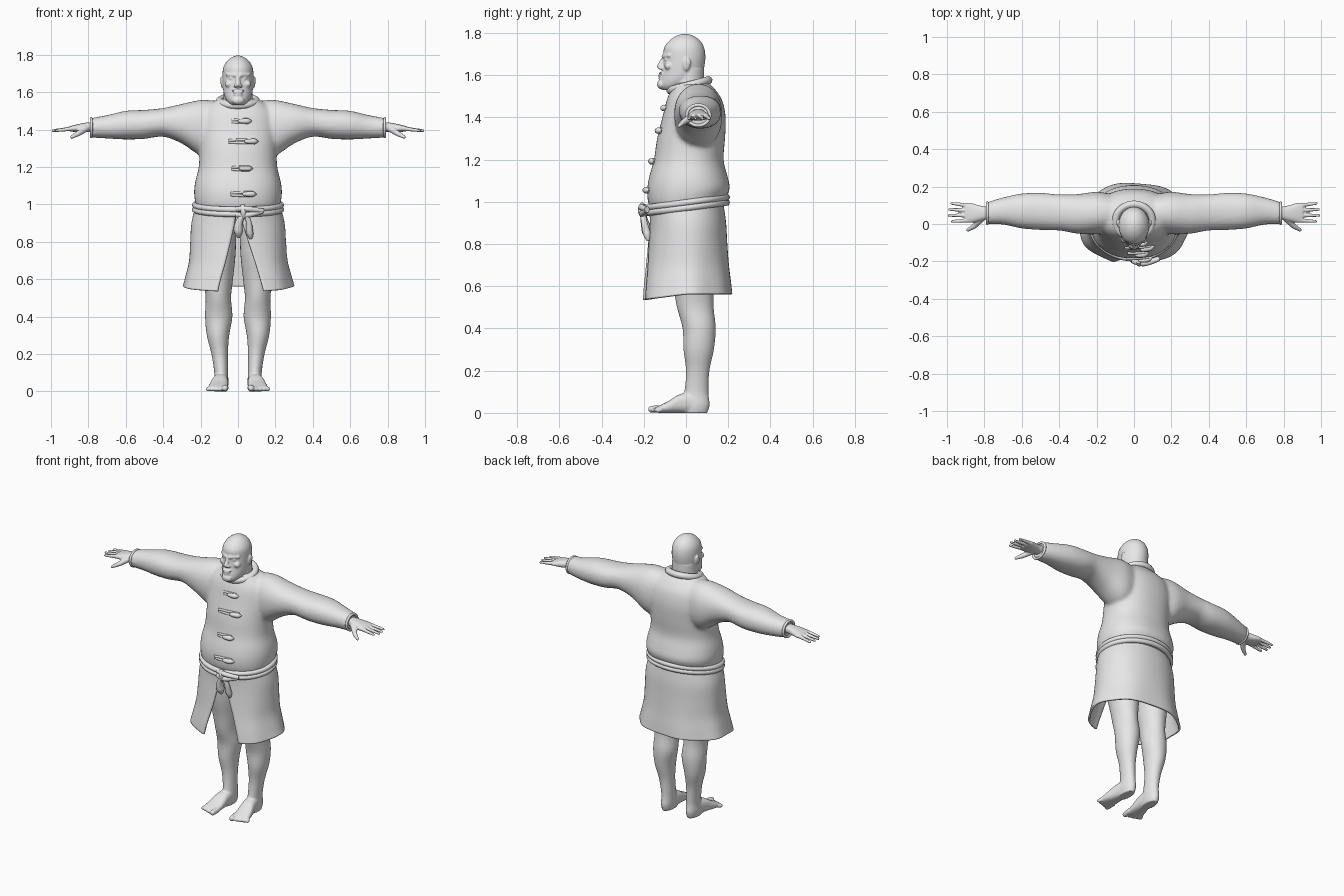
import bpy, bmesh
from math import sin, cos, pi, asin
from mathutils import Matrix, Vector

if "Cube" in bpy.data.objects:
    bpy.data.objects.remove(bpy.data.objects["Cube"])

grey = bpy.data.materials.new("light grey")
grey.use_nodes = True
grey.diffuse_color = (.8, .8, .8, 1)
grey.node_tree.nodes["Principled BSDF"].inputs["Base Color"].default_value = (.8, .8, .8, 1)


def resample(rings, steps=4):
    """Catmull-Rom interpolation of a short list of section extents."""
    out = []
    last = len(rings) - 1
    for i in range(last):
        p0, p1 = rings[max(i - 1, 0)], rings[i]
        p2, p3 = rings[i + 1], rings[min(i + 2, last)]
        for k in range(steps):
            t = k / steps
            out.append([b + .5 * t * (c - a + t * (2 * a - 5 * b + 4 * c - d + t * (3 * (b - c) + d - a)))
                        for a, b, c, d in zip(p0, p1, p2, p3)])
    return out + [list(rings[last])]


def oval(angle, lo_a, hi_a, lo_b, hi_b, power=2.0):
    """Point on a rounded section that fills the given extents."""
    c, s = cos(angle), sin(angle)
    c = abs(c) ** (2 / power) * (1 if c > 0 else -1)
    s = abs(s) ** (2 / power) * (1 if s > 0 else -1)
    return ((lo_a + hi_a) / 2 + c * (hi_a - lo_a) / 2,
            (lo_b + hi_b) / 2 + s * (hi_b - lo_b) / 2)


def loft(bm, axis, rings, side=1, power=2.0, count=32):
    """Closed body through sections (position, low a, high a, low b, high b)."""
    rows = []
    for t, *extents in resample(rings):
        row = []
        for k in range(count):
            a, b = oval(2 * pi * k / count, *extents, power)
            x, y, z = {"x": (t, a, b), "y": (a, t, b), "z": (a, b, t)}[axis]
            row.append(bm.verts.new((x * side, y, z)))
        rows.append(row)
    for low, high in zip(rows, rows[1:]):
        for k in range(count):
            j = (k + 1) % count
            bm.faces.new((low[k], low[j], high[j], high[k]))
    bm.faces.new(rows[0])
    bm.faces.new(rows[-1])


def blob(bm, centre, size):
    bmesh.ops.create_uvsphere(bm, u_segments=20, v_segments=14, radius=1,
                              matrix=Matrix.Translation(centre) @ Matrix.Diagonal((*size, 1)))


def limb(bm, start, end, r0, r1):
    """Tapering digit made from a row of overlapping balls."""
    start, end = Vector(start), Vector(end)
    for k in range(13):
        t = k / 12
        r = r0 + (r1 - r0) * t
        blob(bm, start.lerp(end, t), (r, r, r))


def finish(name, bm, voxel=0, smooth=4, mirror=False):
    bmesh.ops.recalc_face_normals(bm, faces=bm.faces)
    mesh = bpy.data.meshes.new(name)
    bm.to_mesh(mesh)
    bm.free()
    mesh.shade_smooth()
    mesh.materials.append(grey)
    obj = bpy.data.objects.new(name, mesh)
    bpy.context.collection.objects.link(obj)
    if voxel:
        mod = obj.modifiers.new("fuse", "REMESH")
        mod.mode, mod.voxel_size, mod.use_smooth_shade = "VOXEL", voxel, True
        mod = obj.modifiers.new("soften", "SMOOTH")
        mod.factor, mod.iterations = .5, smooth
    if mirror:
        obj.modifiers.new("mirror", "MIRROR").use_mirror_merge = False
    return obj


def cords(name, radius, paths, cyclic=False):
    """Round cords through (x, y, z, thickness factor) points."""
    curve = bpy.data.curves.new(name, "CURVE")
    curve.dimensions = "3D"
    curve.bevel_depth, curve.bevel_resolution, curve.use_fill_caps = radius, 3, True
    for path in paths:
        spline = curve.splines.new("NURBS")
        spline.points.add(len(path) - 1)
        for point, (x, y, z, r) in zip(spline.points, path):
            point.co, point.radius = (x, y, z, 1), r
        spline.order_u, spline.resolution_u = 3, 5
        spline.use_cyclic_u, spline.use_endpoint_u = cyclic, not cyclic
    curve.materials.append(grey)
    bpy.context.collection.objects.link(bpy.data.objects.new(name, curve))


# Head with neck, brow, nose, mouth, beard and ears
bm = bmesh.new()
loft(bm, "z", [(z, -w, w, f, b) for z, w, f, b in (
    (1.53, .035, -.11, -.03), (1.55, .057, -.125, .02), (1.58, .073, -.121, .06),
    (1.62, .08, -.112, .082), (1.68, .083, -.107, .092), (1.73, .079, -.104, .086),
    (1.765, .06, -.078, .066), (1.787, .033, -.045, .035), (1.796, .006, -.015, .005))])
loft(bm, "z", [(1.45, -.09, .09, -.06, .1), (1.54, -.08, .08, -.07, .088), (1.63, -.076, .076, -.06, .086)])
limb(bm, (0, -.104, 1.685), (0, -.124, 1.642), .009, .014)
blob(bm, (0, -.119, 1.608), (.036, .01, .007))
blob(bm, (0, -.121, 1.597), (.026, .011, .005))
blob(bm, (0, -.12, 1.585), (.024, .011, .005))
blob(bm, (0, -.117, 1.556), (.034, .02, .023))
for s in (-1, 1):
    limb(bm, (s * .013, -.105, 1.69), (s * .058, -.078, 1.694), .011, .009)
    blob(bm, (s * .014, -.117, 1.634), (.01, .014, .009))
    blob(bm, (s * .047, -.082, 1.643), (.024, .02, .019))
    blob(bm, (s * .034, -.092, 1.674), (.014, .01, .007))
    blob(bm, (s * .083, .002, 1.652), (.01, .019, .031))
    blob(bm, (s * .089, .008, 1.662), (.006, .015, .021))
finish("head", bm, .005, 2)

# Jacket body and sleeves fused together
bm = bmesh.new()
loft(bm, "z", [(z, -w, w, f, b) for z, w, f, b in (
    (.96, .21, -.165, .165), (1, .226, -.18, .178), (1.06, .235, -.184, .207),
    (1.12, .229, -.174, .197), (1.2, .21, -.152, .178), (1.3, .207, -.137, .185),
    (1.4, .212, -.112, .188), (1.48, .2, -.092, .172), (1.53, .16, -.072, .14),
    (1.565, .1, -.055, .105))], power=2.25, count=48)
for s in (-1, 1):
    loft(bm, "x", [(0, -.02, .14, 1.3, 1.53), (.12, -.04, .16, 1.26, 1.553), (.2, -.055, .172, 1.26, 1.558),
                   (.3, -.052, .16, 1.325, 1.537), (.4, -.035, .158, 1.362, 1.515),
                   (.5, -.032, .167, 1.35, 1.505), (.6, -.024, .163, 1.347, 1.5),
                   (.7, -.003, .142, 1.352, 1.477), (.785, .0, .117, 1.357, 1.462)], s, 2.2)
finish("jacket", bm, .01, 8)

# Rolled collar and sleeve cuffs
turn = [2 * pi * k / 28 for k in range(28)]
cords("collar", .02, [[(.098 * cos(a), .016 + .09 * sin(a), 1.552 + .024 * sin(a), 1) for a in turn]], True)
cords("sleeve_cuffs", .008, [[(s * .784, .058 + .055 * cos(a), 1.41 + .049 * sin(a), 1) for a in turn]
                             for s in (-1, 1)], True)

# Hands with four fingers and a thumb
bm = bmesh.new()
loft(bm, "x", [(.74, .025, .095, 1.385, 1.44), (.8, .022, .094, 1.388, 1.438), (.84, .012, .103, 1.385, 1.432),
               (.88, .006, .114, 1.388, 1.423), (.905, .012, .11, 1.392, 1.416)], power=2.4)
for k, tip in enumerate((.978, .996, .993, .982)):
    limb(bm, (.89, .019 + .027 * k, 1.405), (tip - .007, .014 + .032 * k, 1.394), .012, .008)
limb(bm, (.815, .03, 1.405), (.855, -.012, 1.378), .019, .014)
limb(bm, (.855, -.012, 1.378), (.888, -.032, 1.36), .014, .009)
finish("hands", bm, .0045, 2, True)

# Legs, feet and toes
bm = bmesh.new()
loft(bm, "z", [(z, c - w, c + w, f, b) for z, c, w, f, b in (
    (.95, .11, .1, -.1, .14), (.75, .11, .098, -.09, .14), (.6, .107, .08, -.06, .132),
    (.5, .105, .068, -.043, .131), (.4, .103, .073, -.016, .141), (.3, .107, .06, -.012, .132),
    (.2, .098, .044, 0, .111), (.1, .09, .037, -.008, .106), (.04, .09, .039, -.03, .112),
    (0, .09, .033, -.03, .102))])
loft(bm, "y", [(.09, .062, .118, .002, .06), (.03, .053, .128, 0, .095), (-.03, .052, .14, 0, .088),
               (-.08, .052, .154, 0, .058), (-.12, .054, .16, 0, .038), (-.145, .058, .156, .002, .026)], power=2.5)
for k in range(5):
    x, r = .07 + .021 * k + (.006 if k else 0), .012 if k else .017
    limb(bm, (x - .004, -.12, r + .003), (x, -.163 + .007 * k + (.003 if k else 0), r), r, r)
finish("legs", bm, .0055, 3, True)

# Split skirt: a flared sheet, open at the front
bm = bmesh.new()
rows, columns = [], 96
for z, w, f, b, gap_r, gap_l in resample([
        (.985, .222, -.168, .172, .004, .004), (.9, .243, -.166, .184, .015, .02),
        (.8, .25, -.175, .19, .035, .05), (.7, .257, -.188, .198, .06, .085),
        (.62, .276, -.202, .208, .085, .112), (.562, .292, -.21, .214, .1, .13)], 5):
    flare = (.985 - z) / .42
    first = -pi / 2 + asin(gap_l / w)
    final = 1.5 * pi - asin(gap_r / w)
    row = []
    for k in range(columns + 1):
        a = first + (final - first) * k / columns
        x, y = oval(a, -w, w, f, b, 2.15)
        fold = 1 + .018 * flare ** 2 * sin(7 * a + 1)
        drop = .028 * flare ** 3 * max(0, -sin(a))
        row.append(bm.verts.new((x * fold, y * fold, z - drop)))
    rows.append(row)
for low, high in zip(rows, rows[1:]):
    for k in range(columns):
        bm.faces.new((low[k], low[k + 1], high[k + 1], high[k]))
skirt = finish("split_skirt", bm)
cloth = skirt.modifiers.new("cloth", "SOLIDIFY")
cloth.thickness, cloth.offset = .012, 0

# Double rope belt, higher at the back
cords("rope_belt", .0155, [[(.232 * cos(a), .004 + .19 * sin(a), lift + .13 * .19 * sin(a), 1) for a in turn]
                           for lift in (.972, .997)], True)

# Knot with two hanging ends
cords("belt_knot", .014, [
    [(-.01, -.195, .975, 1), (.03, -.213, .978, 1.1), (.08, -.208, .972, 1.1), (.135, -.185, .965, .9)],
    [(-.01, -.195, .945, 1), (.04, -.212, .94, 1.1), (.09, -.2, .95, 1), (.13, -.185, .962, .9)],
    [(.025, -.2, .99, 1), (.03, -.225, .965, 1.2), (.03, -.2, .93, 1)],
    [(.03, -.205, .95, 1), (.01, -.2, .92, 1.2), (0, -.19, .88, 1.7), (.003, -.182, .845, 1.8), (.004, -.178, .822, .5)],
    [(.04, -.205, .95, 1), (.06, -.2, .91, 1), (.06, -.188, .86, 1.4), (.066, -.182, .835, 1.3), (.068, -.18, .815, .5)]])

# Toggle fasteners: a cord loop and a pointed peg each
loops, pegs = [], []
for z, y, left, right in ((1.445, -.1, -.035, .075), (1.337, -.131, -.05, .11),
                          (1.192, -.158, -.035, .08), (1.055, -.188, -.04, .1)):
    def on_chest(x, up, r, out=0):
        return (x, y - out + 1.5 * x * x, z + up, r)
    for up in (-.009, .009):
        loops.append([on_chest(left, up * .5, 1), on_chest(0, up, 1), on_chest(right - .02, up, 1)])
    pegs.append([on_chest(right - .075, 0, .5, .008), on_chest(right - .065, 0, 1, .01),
                 on_chest(right - .03, 0, 1.3, .01), on_chest(right - .015, 0, 1.2, .008), on_chest(right, 0, .15, .004)])
cords("toggle_loops", .007, loops)
cords("toggle_pegs", .012, pegs)
